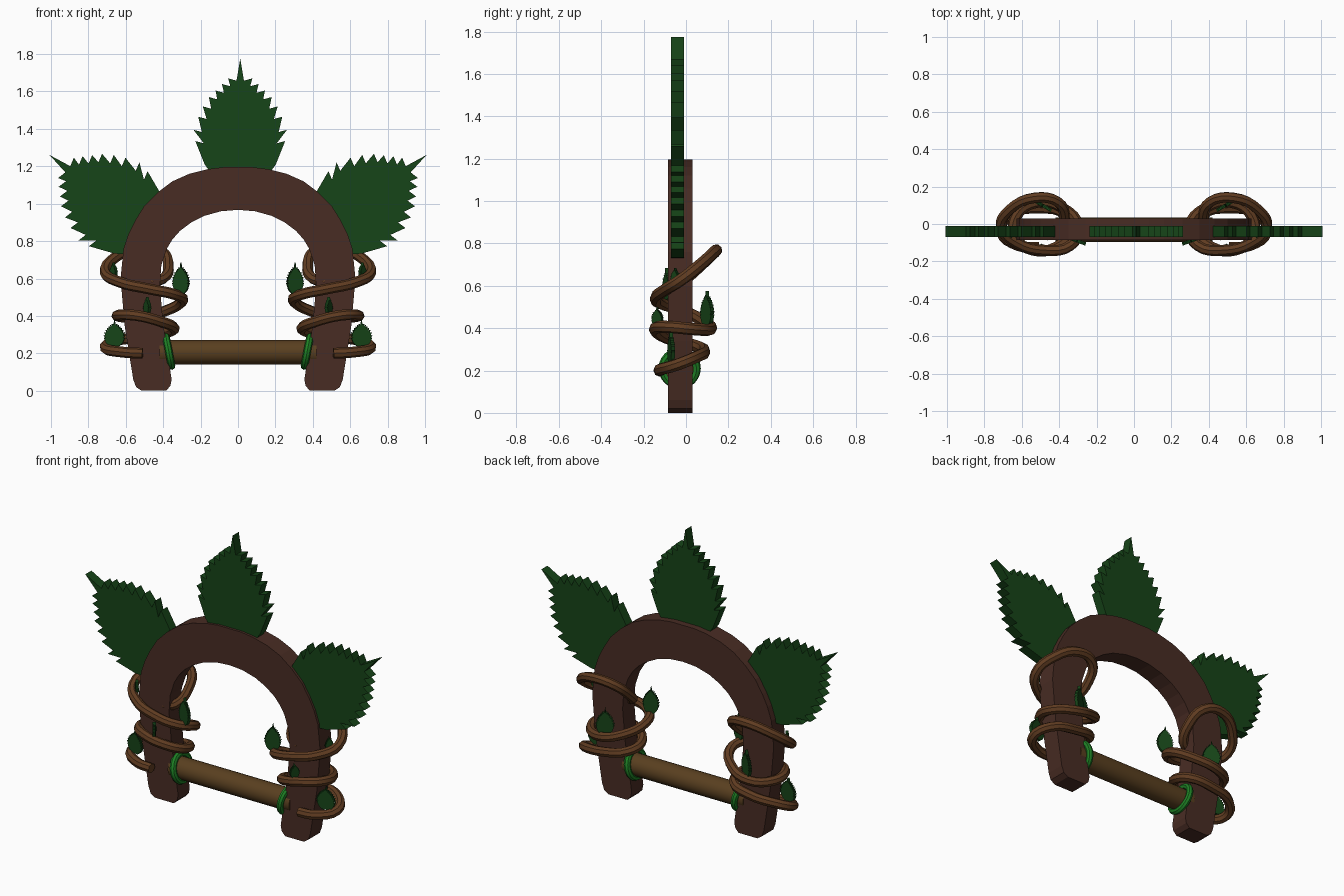
import bpy, bmesh, math
from mathutils import Vector, Matrix

if "Cube" in bpy.data.objects:
    bpy.data.objects.remove(bpy.data.objects["Cube"])


def material(name, rgb):
    m = bpy.data.materials.new(name)
    m.diffuse_color = (*rgb, 1)
    m.use_nodes = True
    m.node_tree.nodes["Principled BSDF"].inputs["Base Color"].default_value = m.diffuse_color
    return m


WOOD = material("dark_wood", (0.065, 0.025, 0.017))
BAR = material("bar_wood", (0.10, 0.05, 0.014))
VINE = material("vine_brown", (0.117, 0.045, 0.015))
LEAF = material("leaf_green", (0.008, 0.058, 0.009))
RING = material("ring_green", (0.013, 0.22, 0.018))


def slab(name, outline, y0, y1, mat, matrix=Matrix()):
    """Extrude an x/z outline from y0 to y1."""
    bm = bmesh.new()
    face = bm.faces.new([bm.verts.new((x, y0, z)) for x, z in outline])
    ext = bmesh.ops.extrude_face_region(bm, geom=[face])
    verts = [v for v in ext["geom"] if isinstance(v, bmesh.types.BMVert)]
    bmesh.ops.translate(bm, verts=verts, vec=(0, y1 - y0, 0))
    bmesh.ops.recalc_face_normals(bm, faces=bm.faces)
    bm.transform(matrix)
    me = bpy.data.meshes.new(name)
    bm.to_mesh(me)
    bm.free()
    me.materials.append(mat)
    ob = bpy.data.objects.new(name, me)
    bpy.context.collection.objects.link(ob)
    return ob


def mirrored(half):
    return half + [(-x, z) for x, z in reversed(half) if abs(x) > 1e-4]


# Horseshoe arch: right half from inner crown, down the leg, to outer crown
inner = [(0.09, 0.96), (0.18, 0.935), (0.25, 0.90), (0.31, 0.855), (0.35, 0.81),
         (0.38, 0.76), (0.41, 0.67), (0.418, 0.56), (0.40, 0.36), (0.355, 0.06)]
foot = [(0.362, 0.025), (0.385, 0.0), (0.515, 0.0), (0.545, 0.02), (0.56, 0.06)]
outer = [(0.605, 0.34), (0.628, 0.6), (0.612, 0.76), (0.585, 0.84), (0.55, 0.91),
         (0.50, 0.99), (0.43, 1.06), (0.35, 1.12), (0.26, 1.16), (0.16, 1.185), (0.08, 1.195)]
right = [(0, 0.967)] + inner + foot + outer
left = [(-x, z) for x, z in reversed(right[1:])]
slab("arch", right + left, -0.085, 0.03, WOOD)

# Serrated leaf outline, base at z = 0 and tip at z = 0.6
tips = [(0.24, 0.16), (0.25, 0.22), (0.225, 0.29), (0.20, 0.345), (0.168, 0.395),
        (0.132, 0.43), (0.098, 0.465), (0.065, 0.495)]
half = [(0.10, -0.06), (0.165, 0.0), (0.19, 0.035)]
for w, h in tips:
    half += [(w, h), (w - 0.045, h - 0.012)]
leaf = mirrored(half + [(0, 0.6)])

# Three big leaves
slab("top_leaf", leaf, -0.07, -0.01, LEAF, Matrix.Translation((0.012, 0, 1.175)))
for side, label in ((1, "right"), (-1, "left")):
    m = (Matrix.Translation((side * 0.636, 0, 0.97))
         @ Matrix.Rotation(side * math.radians(52), 4, 'Y')
         @ Matrix.Diagonal((1.06, 1, 1.06, 1))
         @ Matrix.Translation((0, 0, -0.155)))
    slab(label + "_leaf", leaf, -0.07, -0.01, LEAF, m)

# Crossbar
bpy.ops.mesh.primitive_cylinder_add(vertices=24, radius=0.066, depth=0.84,
                                    location=(0, -0.03, 0.205), rotation=(0, math.pi / 2, 0))
bar = bpy.context.object
bar.name = "crossbar"
bar.data.materials.append(BAR)
bpy.ops.object.shade_smooth_by_angle()

# Vine path on the right leg, mirrored for the left
vine_path = [(0.51, -0.125, 0.20), (0.62, -0.115, 0.207), (0.71, -0.04, 0.228), (0.66, 0.05, 0.265),
             (0.50, 0.085, 0.29), (0.37, 0.05, 0.315), (0.345, -0.05, 0.34), (0.42, -0.125, 0.372),
             (0.54, -0.14, 0.402), (0.635, -0.07, 0.405), (0.63, 0.04, 0.395), (0.52, 0.115, 0.395),
             (0.38, 0.085, 0.43), (0.295, -0.02, 0.485), (0.34, -0.115, 0.515), (0.48, -0.14, 0.545),
             (0.63, -0.10, 0.58), (0.71, -0.02, 0.63), (0.66, 0.08, 0.71), (0.53, 0.14, 0.765),
             (0.41, 0.12, 0.745), (0.372, 0.04, 0.67), (0.40, -0.04, 0.60), (0.47, -0.06, 0.585)]
# Small leaves: x, y, base z, height, width, turn about z
small = [(0.305, -0.09, 0.535, 0.15, 0.10, 20), (0.66, -0.07, 0.25, 0.13, 0.12, 10),
         (0.485, -0.135, 0.42, 0.08, 0.06, 60), (0.665, -0.05, 0.61, 0.075, 0.05, 50),
         (0.49, 0.10, 0.425, 0.15, 0.11, 30)]

for side, label in ((1, "right"), (-1, "left")):
    # Vine
    cu = bpy.data.curves.new(label + "_vine", 'CURVE')
    cu.dimensions = '3D'
    cu.bevel_depth = 0.029
    cu.bevel_resolution = 2
    cu.resolution_u = 4
    cu.use_fill_caps = True
    sp = cu.splines.new('BEZIER')
    sp.bezier_points.add(len(vine_path) - 1)
    for bp, (x, y, z) in zip(sp.bezier_points, vine_path):
        bp.co = (side * x, y, z)
        bp.handle_left_type = bp.handle_right_type = 'AUTO'
    cu.materials.append(VINE)
    vine = bpy.data.objects.new(label + "_vine", cu)
    bpy.context.collection.objects.link(vine)
    bpy.ops.object.select_all(action='DESELECT')
    vine.select_set(True)
    bpy.context.view_layer.objects.active = vine
    bpy.ops.object.convert(target='MESH')
    bpy.ops.object.shade_smooth_by_angle()

    # Vine leaves
    for i, (x, y, z, h, w, turn) in enumerate(small):
        m = (Matrix.Translation((side * x, y, z))
             @ Matrix.Rotation(side * math.radians(turn), 4, 'Z')
             @ Matrix.Diagonal((w / 0.5, 1, h / 0.6, 1)))
        slab(f"{label}_vine_leaf_{i + 1}", leaf, -0.009, 0.009, LEAF, m)

    # Ring where the crossbar meets the leg
    bpy.ops.mesh.primitive_torus_add(major_segments=24, minor_segments=8, major_radius=0.08,
                                     minor_radius=0.02, location=(side * 0.37, -0.03, 0.21),
                                     rotation=(0, math.pi / 2 + side * 0.19, 0))
    ring = bpy.context.object
    ring.name = label + "_ring"
    ring.data.materials.append(RING)
    bpy.ops.object.shade_smooth_by_angle()
